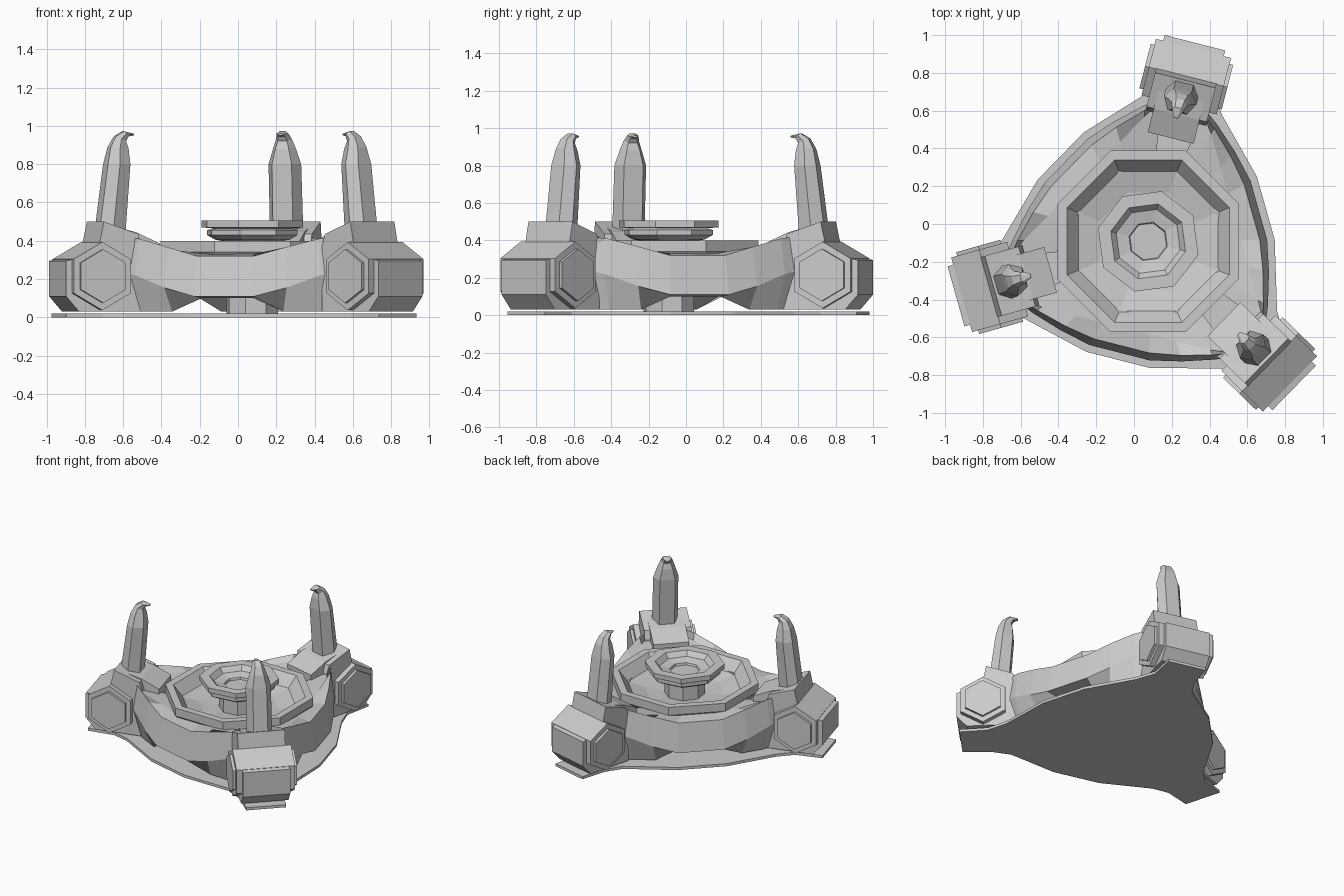
import bpy, bmesh
from math import sin, cos, radians, pi
from mathutils import Matrix

if "Cube" in bpy.data.objects:
    bpy.data.objects.remove(bpy.data.objects["Cube"])

CX, CY = 0.075, -0.092          # hub centre
ARMS = [75.7, 195.7, 315.7]     # arm directions
SHIFT = [(0.03, 0.02), (0.008, 0.005), (0.045, -0.015)]   # clamp offset: outward, sideways


def finish(name, verts, faces, mat=None):
    me = bpy.data.meshes.new(name)
    me.from_pydata(verts, [], faces)
    bm = bmesh.new()
    bm.from_mesh(me)
    bmesh.ops.recalc_face_normals(bm, faces=bm.faces)
    bm.to_mesh(me)
    bm.free()
    ob = bpy.data.objects.new(name, me)
    bpy.context.collection.objects.link(ob)
    if mat is not None:
        me.transform(mat)
    return ob


def loft(name, rings, mat=None):
    """Skin a list of equal-length closed rings, capping the ends."""
    n, m = len(rings[0]), len(rings)
    verts = [v for r in rings for v in r]
    faces = [tuple(range(n)), tuple(range((m - 1) * n, m * n))]
    for i in range(m - 1):
        a, b = i * n, (i + 1) * n
        for j in range(n):
            k = (j + 1) % n
            faces.append((a + j, a + k, b + k, b + j))
    return finish(name, verts, faces, mat)


def octagon_lathe(name, profile, turn):
    """Eight-sided turned part from (radius, z) points."""
    rings = [[(r * cos(radians(turn + 45 * k)), r * sin(radians(turn + 45 * k)), z)
              for k in range(8)] for r, z in profile]
    return loft(name, rings, Matrix.Translation((CX, CY, 0)))


def extrude_side(name, profile, half, mat):
    """Extrude a (radial, z) profile sideways on both sides of the arm axis."""
    return loft(name, [[(r, s * half, z) for r, z in profile] for s in (-1, 1)], mat)


def hub(angle):
    return Matrix.Translation((CX, CY, 0)) @ Matrix.Rotation(radians(angle), 4, 'Z')


# Base plate: bulged triangle with three tabs
outline = []
for a, (du, dv) in zip(ARMS, SHIFT):
    c, s = cos(radians(a)), sin(radians(a))
    for r, t in ((0.85, -0.15), (1.045, -0.14), (1.045, 0.14), (0.85, 0.15)):
        r, t = r + du * 0.7, t + dv
        outline.append((CX + r * c - t * s, CY + r * s + t * c))
    for d, r in ((16, 0.775), (45, 0.67), (75, 0.67), (104, 0.775)):
        outline.append((CX + r * cos(radians(a + d)), CY + r * sin(radians(a + d))))
loft("base_plate", [[(x, y, z) for x, y in outline] for z in (0.0, 0.02)])

# Curved walls between arms: (angle, outer r, top z, lower z, underside r, underside z)
HALF = [(15, 0.63, 0.32, 0.11, 0.54, 0.10),
        (30, 0.66, 0.365, 0.155, 0.60, 0.03),
        (44, 0.72, 0.41, 0.22, 0.67, 0.03),
        (51, 0.76, 0.42, 0.24, 0.70, 0.03)]
stations = [(-h[0],) + h[1:] for h in reversed(HALF)] + HALF
for i, a in enumerate(ARMS):
    rings = []
    for d, r, zt, zb, ri, zi in stations:
        c, s = cos(radians(d)), sin(radians(d))
        sec = [(r - 0.045 + 0.0004 * abs(d), zt), (r, zb), (ri, zi), (0.40, 0.20),
               (0.40, 0.325), (0.475 / c, 0.33 + (zt - 0.32) * 0.4)]
        rings.append([(q * c, q * s, z) for q, z in sec])
    loft(f"side_wall_{i + 1}", rings, hub(a + 60))

# Octagonal dish in the middle
octagon_lathe("dish", [(0.05, 0.27), (0.28, 0.29), (0.40, 0.32), (0.465, 0.40), (0.52, 0.40),
                       (0.52, 0.34), (0.45, 0.26), (0.05, 0.22)], 22.5)

# Stepped pedestal with recessed top
octagon_lathe("pedestal", [(0.10, 0.44), (0.105, 0.455), (0.175, 0.47), (0.205, 0.505),
                           (0.275, 0.505), (0.275, 0.47), (0.215, 0.465), (0.245, 0.455),
                           (0.245, 0.43), (0.20, 0.405), (0.14, 0.395), (0.14, 0.01)], 30)

# Clamp block, ramp, bolts and claw on every arm
BLOCK = [(0.64, 0.03), (0.98, 0.03), (1.05, 0.11), (1.05, 0.295), (0.98, 0.31),
         (0.88, 0.335), (0.845, 0.50), (0.66, 0.435), (0.64, 0.38)]
RAMP = [(0.78, 0.475), (0.66, 0.445), (0.53, 0.385), (0.53, 0.20), (0.78, 0.20)]
BOLT = [(-0.225, 0.14), (-0.205, 0.14), (-0.205, 0.178), (0.205, 0.178), (0.205, 0.14), (0.225, 0.14)]
# Claw sections: outer r, outer z, inner r, inner z, half width
CLAW = [(0.84, 0.42, 0.70, 0.40, 0.09), (0.79, 0.80, 0.67, 0.80, 0.088),
        (0.77, 0.89, 0.675, 0.88, 0.06), (0.74, 0.945, 0.685, 0.92, 0.042),
        (0.695, 0.972, 0.67, 0.945, 0.032), (0.64, 0.96, 0.638, 0.95, 0.012)]
for i, (a, (du, dv)) in enumerate(zip(ARMS, SHIFT)):
    m = hub(a) @ Matrix.Translation((du, dv, 0))
    extrude_side(f"clamp_block_{i + 1}", BLOCK, 0.165, m)
    extrude_side(f"arm_ramp_{i + 1}", RAMP, 0.125, m)
    hexes = [[(0.865 + rad * sin(k * pi / 3), t, 0.215 + rad * cos(k * pi / 3))
              for k in range(6)] for t, rad in BOLT]
    loft(f"hex_bolt_{i + 1}", hexes, m)
    rings = []
    for ro, zo, ri, zi, w in CLAW:
        rm, zm = ro * 0.55 + ri * 0.45, zo * 0.55 + zi * 0.45
        rings.append([(ro, -w * 0.55, zo), (ro, w * 0.55, zo), (rm, w, zm),
                      (ri, w * 0.6, zi), (ri, -w * 0.6, zi), (rm, -w, zm)])
    loft(f"claw_{i + 1}", rings, m)
